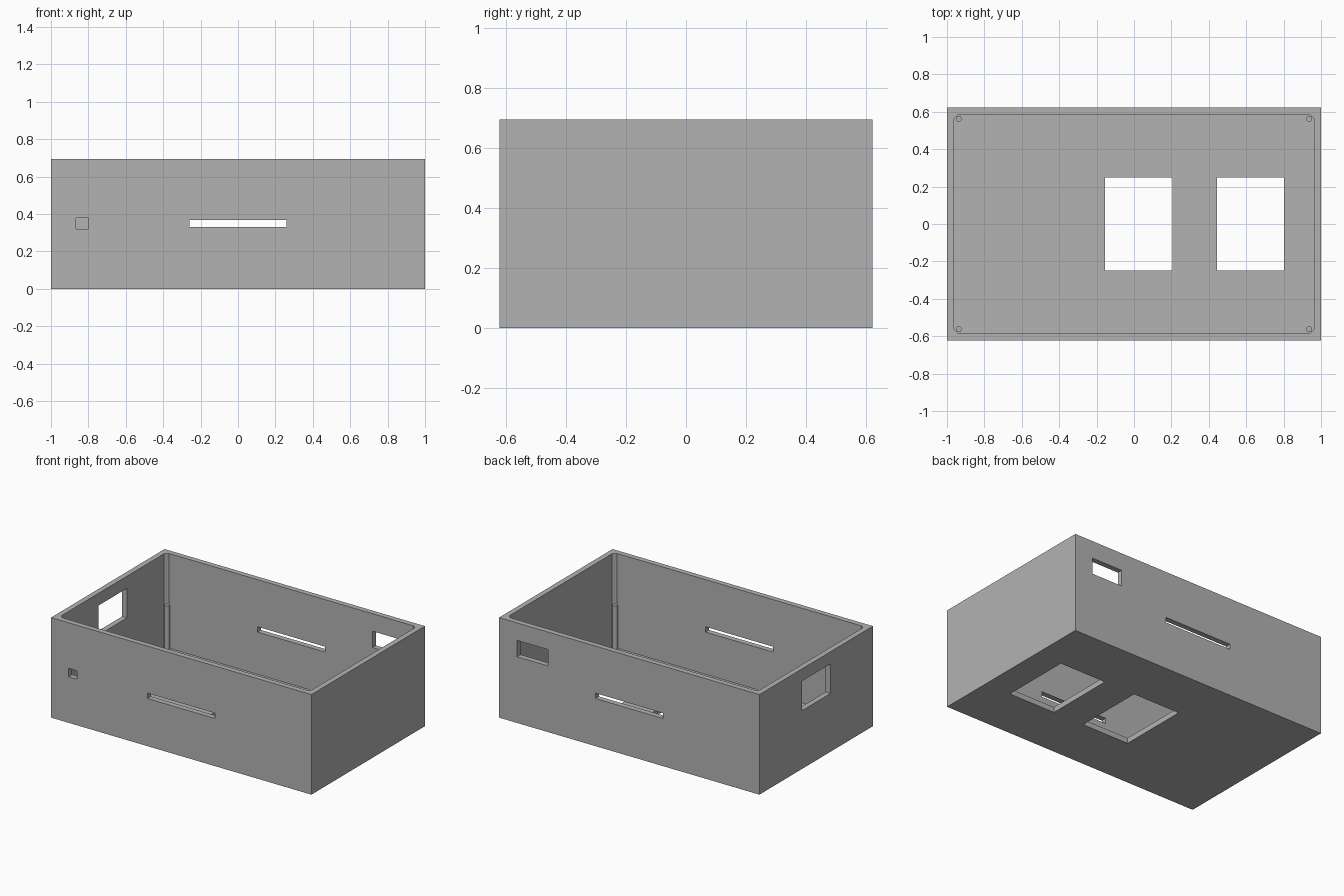
import bpy
import bmesh
from mathutils import Vector

if "Cube" in bpy.data.objects:
    bpy.data.objects.remove(bpy.data.objects["Cube"], do_unlink=True)

HX, HY, HEIGHT = 1.0, 0.6225, 0.695
WALL, FLOOR, CHAMFER = 0.0375, 0.0375, 0.0225

grey = bpy.data.materials.new("plain grey plastic")
grey.use_nodes = True
colour = (0.45, 0.45, 0.45, 1)
grey.diffuse_color = colour
grey.node_tree.nodes["Principled BSDF"].inputs["Base Color"].default_value = colour


def add_object(name, bm):
    mesh = bpy.data.meshes.new(name)
    bm.to_mesh(mesh)
    bm.free()
    mesh.materials.append(grey)
    obj = bpy.data.objects.new(name, mesh)
    bpy.context.collection.objects.link(obj)
    return obj


def box(name, x, y, z, chamfer=0):
    """Box from (min, max) ranges, optionally with chamfered upright edges."""
    bm = bmesh.new()
    bmesh.ops.create_cube(bm, size=1)
    low, high = Vector((x[0], y[0], z[0])), Vector((x[1], y[1], z[1]))
    for v in bm.verts:
        v.co = (low + high) / 2 + v.co * (high - low)
    if chamfer:
        upright = [e for e in bm.edges
                   if abs(e.verts[0].co.z - e.verts[1].co.z) > 0.1]
        bmesh.ops.bevel(bm, geom=upright, offset=chamfer, segments=1,
                        affect='EDGES')
    return add_object(name, bm)


# Open case
case = box("case", (-HX, HX), (-HY, HY), (0, HEIGHT))

# Cavity, wall openings and floor windows
FRONT = (-HY - 0.05, -HY + 0.1)
BACK = (HY - 0.1, HY + 0.05)
SLOT_X, SLOT_Z = (-0.26, 0.26), (0.331, 0.368)
UNDER = (-0.1, 0.1)
WINDOW_Y = (-0.2475, 0.2475)
cutters = [
    box("cavity_cutter", (-HX + WALL, HX - WALL), (-HY + WALL, HY - WALL),
        (FLOOR, HEIGHT + 0.1), CHAMFER),
    box("front_slot_cutter", SLOT_X, FRONT, SLOT_Z),
    box("back_slot_cutter", SLOT_X, BACK, SLOT_Z),
    box("front_port_cutter", (-0.865, -0.8), FRONT, (0.32, 0.378)),
    box("back_port_cutter", (0.623, 0.862), BACK, (0.46, 0.573)),
    box("side_port_cutter", (-HX - 0.05, -HX + 0.1), (-0.157, 0.157), (0.405, 0.61)),
    box("centre_window_cutter", (-0.155, 0.207), WINDOW_Y, UNDER),
    box("outer_window_cutter", (0.445, 0.803), WINDOW_Y, UNDER),
]
bpy.context.view_layer.objects.active = case
for cutter in cutters:
    cutter.hide_render = True
    mod = case.modifiers.new(cutter.name, 'BOOLEAN')
    mod.operation = 'DIFFERENCE'
    mod.solver = 'EXACT'
    mod.object = cutter
    bpy.ops.object.modifier_apply(modifier=mod.name)
    bpy.data.objects.remove(cutter, do_unlink=True)

# Slim round posts in the inner corners, up to half height
for side, sx in (("right", -1), ("left", 1)):
    for end, sy in (("front", -1), ("back", 1)):
        bm = bmesh.new()
        post_height = HEIGHT / 2 - FLOOR
        bmesh.ops.create_cone(bm, cap_ends=True, segments=24, radius1=0.016,
                              radius2=0.016, depth=post_height)
        for f in bm.faces:
            f.smooth = len(f.verts) == 4
        for e in bm.edges:
            e.smooth = all(len(f.verts) == 4 for f in e.link_faces)
        post = add_object(f"{end}_{side}_post", bm)
        post.location = (sx * 0.937, sy * 0.562, FLOOR + post_height / 2)
